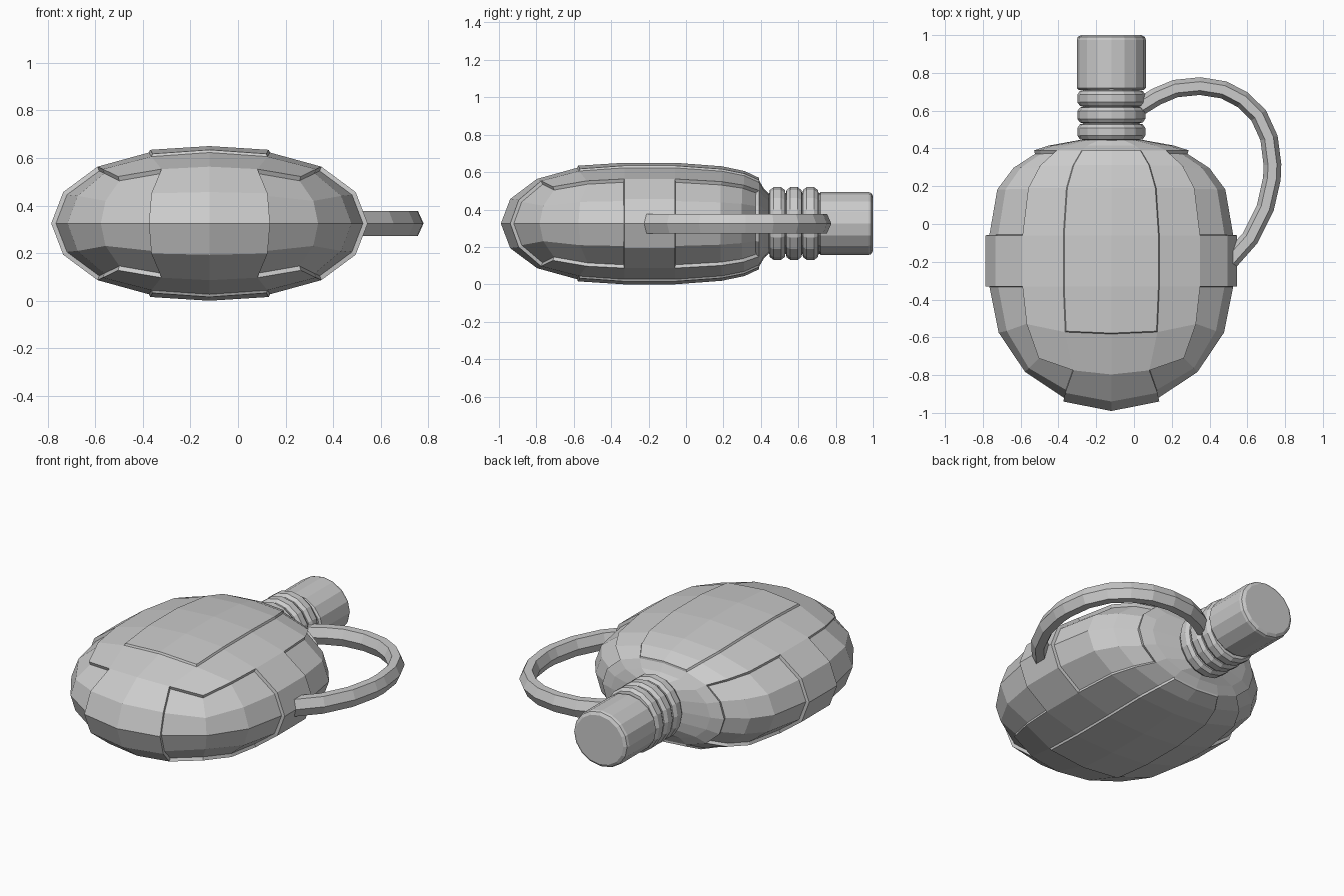
import bpy, bmesh, math
from mathutils import Vector

default = bpy.data.objects.get("Cube")
if default:
    bpy.data.objects.remove(default, do_unlink=True)

CENTRE = Vector((-0.12, 0, 0.325))
RX, RY, RZ = 0.665, 0.66, 0.345
FRONT, BACK, RIM = -0.33, -0.06, 0.39

grey = bpy.data.materials.new("plain_grey")
grey.use_nodes = True
grey.diffuse_color = (0.6, 0.6, 0.6, 1)
grey.node_tree.nodes["Principled BSDF"].inputs["Base Color"].default_value = (0.6, 0.6, 0.6, 1)


def finish(bm, name):
    bmesh.ops.recalc_face_normals(bm, faces=bm.faces)
    mesh = bpy.data.meshes.new(name)
    bm.to_mesh(mesh)
    bm.free()
    mesh.materials.append(grey)
    obj = bpy.data.objects.new(name, mesh)
    obj.location = CENTRE
    bpy.context.collection.objects.link(obj)
    return obj


def lathe(name, profile, sx, sz, sides=16):
    """Spin (radius, y) points about the y axis, with elliptical scaling."""
    bm = bmesh.new()
    rings = []
    for r, y in profile:
        rings.append([bm.verts.new((r * sx * math.cos(a), y, r * sz * math.sin(a)))
                      for a in (2 * math.pi * i / sides for i in range(sides))])
    for low, high in zip(rings, rings[1:]):
        for i in range(sides):
            j = (i + 1) % sides
            bm.faces.new((low[i], low[j], high[j], high[i]))
    bm.faces.new(rings[0])
    bm.faces.new(rings[-1])
    return finish(bm, name)


# Flask body: front half of a sphere made from a subdivided cube
bm = bmesh.new()
bmesh.ops.create_cube(bm, size=2)
for level in range(2):
    bmesh.ops.subdivide_edges(bm, edges=bm.edges[:], cuts=1, use_grid_fill=True)
    for v in bm.verts:
        v.co.normalize()
bmesh.ops.delete(bm, geom=[v for v in bm.verts if v.co.y > 0.01], context='VERTS')
for v in bm.verts:
    x, y, z = v.co
    v.co = (x * RX, FRONT + y * RY, z * RZ * (1 - 0.09 * z ** 4))

# Stretch the open rim back through the waist and shoulders to the neck
edges = [e for e in bm.edges if e.is_boundary]
base = (1, 1)
for y, sx, sz in ((BACK, 1, 1), (0.19, 0.935, 0.94), (0.31, 0.8, 0.86), (RIM, 0.615, 0.74),
                  (0.415, 0.5, 0.6), (0.445, 0.25, 0.5)):
    out = bmesh.ops.extrude_edge_only(bm, edges=edges)["geom"]
    edges = [g for g in out if isinstance(g, bmesh.types.BMEdge)]
    for v in (g for g in out if isinstance(g, bmesh.types.BMVert)):
        v.co = (v.co.x * sx / base[0], y, v.co.z * sz / base[1])
    base = (sx, sz)
bmesh.ops.contextual_create(bm, geom=edges)
bmesh.ops.recalc_face_normals(bm, faces=bm.faces)

# Raised plates above and below, sunken pockets round the four corners
plates, pockets = [], []
for f in bm.faces:
    c = f.calc_center_median()
    if c.y > RIM:
        continue
    nx, nz = abs(c.x) / RX, abs(c.z) / RZ
    ny = max(FRONT - c.y, 0) / RY
    if nz > max(nx, ny):
        if max(nx, ny) < 0.41 * nz:
            plates.append(f)
    elif nx > 0.41 * ny and not FRONT < c.y < BACK:
        pockets.append(f)
for faces, depth in ((plates, 0.011), (pockets, -0.018)):
    bmesh.ops.inset_region(bm, faces=faces, thickness=0.006, depth=depth,
                           use_even_offset=True, use_boundary=True)
finish(bm, "flask_body")

# Ribbed neck: three rounded rings on a narrow tube
neck = [(0.14, 0.42)]
for y in (0.488, 0.577, 0.665):
    neck += [(0.15, y - 0.043), (0.166, y - 0.04), (0.18, y - 0.02),
             (0.18, y + 0.02), (0.166, y + 0.04), (0.15, y + 0.043)]
neck.append((0.15, 0.73))
lathe("ribbed_neck", neck, 1, 1.08)

# Screw cap with rounded ends
lathe("screw_cap", [(0.172, 0.71), (0.183, 0.72), (0.183, 0.975), (0.178, 0.99), (0.16, 1.0)], 1, 0.92)

# Curved carrying handle: six-sided tube from the neck to the side
path = [(0.03, 0.62), (0.12, 0.675), (0.22, 0.717), (0.35, 0.73), (0.475, 0.71), (0.575, 0.658),
        (0.66, 0.575), (0.715, 0.455), (0.733, 0.315), (0.73, 0.24), (0.695, 0.085),
        (0.615, -0.075), (0.49, -0.215)]
bm = bmesh.new()
rings = []
for i, (x, y) in enumerate(path):
    a, b = path[max(i - 1, 0)], path[min(i + 1, len(path) - 1)]
    side = Vector((b[1] - a[1], a[0] - b[0], 0)).normalized()
    spot = Vector((x, y, 0)) - Vector((CENTRE.x, 0, 0))
    rings.append([bm.verts.new(spot + side * 0.047 * math.cos(t) + Vector((0, 0, 0.06 * math.sin(t))))
                  for t in (k * math.pi / 3 for k in range(6))])
for low, high in zip(rings, rings[1:]):
    for k in range(6):
        bm.faces.new((low[k], low[k - 1], high[k - 1], high[k]))
bm.faces.new(rings[0])
bm.faces.new(rings[-1])
finish(bm, "carrying_handle")
